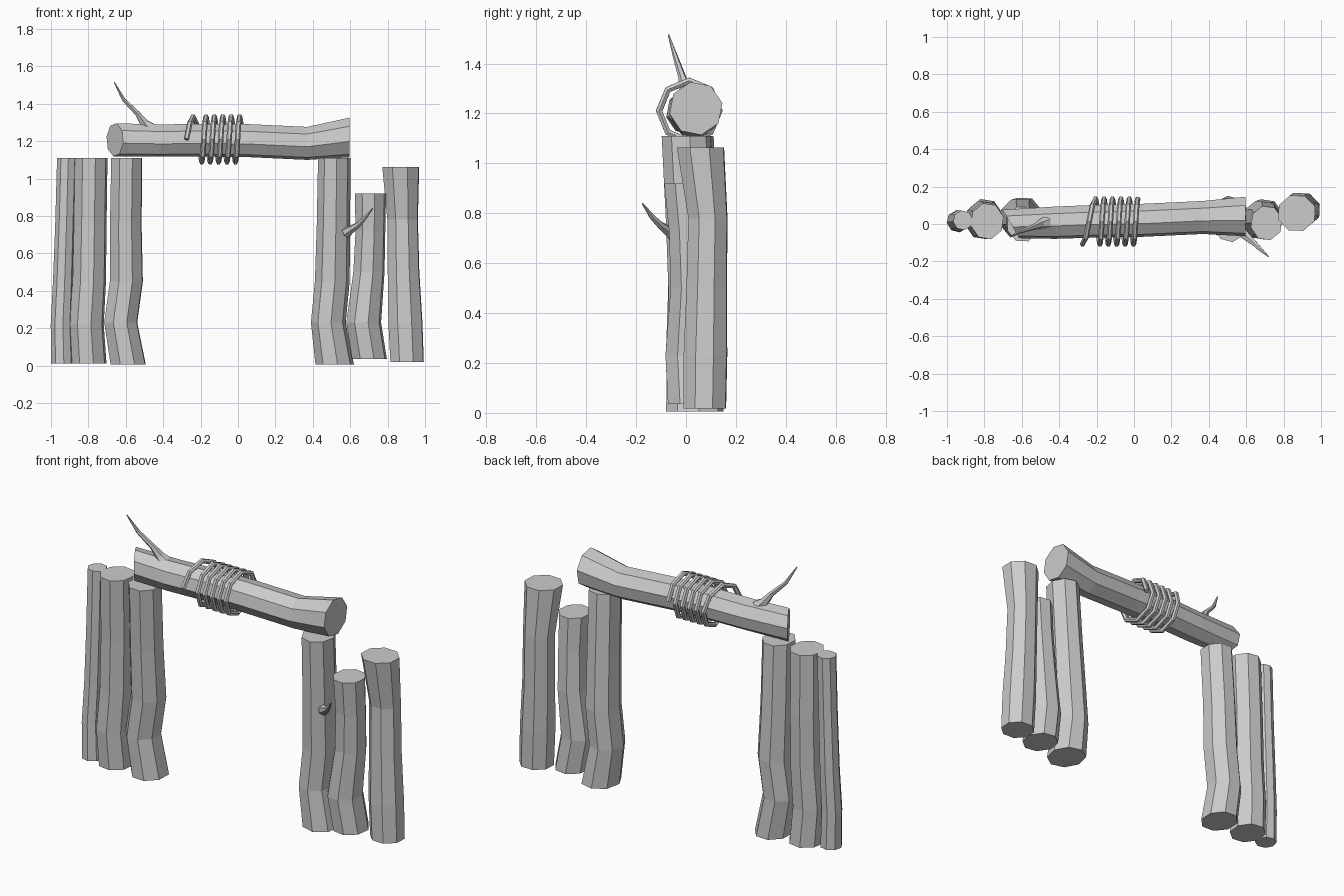
import bpy, bmesh, math
from mathutils import Vector

cube = bpy.data.objects.get("Cube")
if cube:
    bpy.data.objects.remove(cube, do_unlink=True)

grey = bpy.data.materials.new("weathered grey")
grey.use_nodes = True
grey.diffuse_color = (0.6, 0.6, 0.6, 1)
bsdf = next(n for n in grey.node_tree.nodes if n.type == 'BSDF_PRINCIPLED')
bsdf.inputs["Base Color"].default_value = grey.diffuse_color


def loft(name, points, radii, sides=8, axes=None, ref=(1, 0, 0), stretch=1.0, phase=0.0):
    """Capped faceted tube; each ring faces its own axis, or along the path."""
    pts = [Vector(p) for p in points]
    bm = bmesh.new()
    rings = []
    for i, p in enumerate(pts):
        if axes:
            axis = Vector(axes[i])
        else:
            axis = pts[min(i + 1, len(pts) - 1)] - pts[max(i - 1, 0)]
        axis.normalize()
        v = axis.cross(Vector(ref)).normalized()
        u = v.cross(axis)
        ring = []
        for k in range(sides):
            a = 2 * math.pi * k / sides + phase
            ring.append(bm.verts.new(p + radii[i] * (math.cos(a) * u + stretch * math.sin(a) * v)))
        rings.append(ring)
    for lower, upper in zip(rings, rings[1:]):
        for k in range(sides):
            n = (k + 1) % sides
            bm.faces.new((lower[k], lower[n], upper[n], upper[k]))
    bm.faces.new(rings[0][::-1])
    bm.faces.new(rings[-1])
    bmesh.ops.recalc_face_normals(bm, faces=bm.faces)
    mesh = bpy.data.meshes.new(name)
    bm.to_mesh(mesh)
    bm.free()
    mesh.materials.append(grey)
    obj = bpy.data.objects.new(name, mesh)
    bpy.context.collection.objects.link(obj)
    return obj


# Upright logs: each section is (x, y, z, radius)
posts = {
    "right_outer_post": (1.0, [(-.94, .015, .01, .06), (-.945, .015, .22, .057), (-.935, .02, .45, .055),
                               (-.925, .02, .75, .053), (-.915, .02, 1.11, .053)]),
    "right_middle_post": (1.1, [(-.797, .03, .01, .097), (-.81, .02, .22, .095), (-.795, .025, .45, .092),
                                (-.79, .025, .75, .09), (-.785, .015, 1.11, .09)]),
    "right_inner_post": (1.12, [(-.587, .035, .005, .1), (-.627, .03, .23, .094), (-.597, .035, .45, .094),
                                (-.6, .02, .75, .09), (-.595, 0, 1.11, .088)]),
    "left_inner_post": (1.12, [(.517, .035, .005, .104), (.483, .03, .23, .094), (.504, .035, .45, .094),
                               (.51, .02, .75, .09), (.515, 0, 1.11, .088)]),
    "left_middle_post": (1.1, [(.703, .03, .035, .096), (.672, .02, .23, .096), (.7, .03, .5, .086),
                               (.708, .02, .72, .082), (.708, .005, .92, .086)]),
    "left_outer_post": (.96, [(.904, .075, .018, .095), (.895, .078, .23, .097), (.885, .083, .5, .09),
                              (.88, .088, .78, .087), (.87, .058, 1.063, .105)]),
}
for i, (name, (stretch, sections)) in enumerate(posts.items()):
    loft(name, [s[:3] for s in sections], [s[3] for s in sections],
         axes=[(0, 0, 1)] * len(sections), stretch=stretch, phase=.15 + .1 * (i % 3))

# Crossbeam with a slanted cut at its right end
beam = [(-.658, 0, 1.207, .09), (-.42, .007, 1.203, .088), (-.2, .015, 1.205, .089), (.05, .02, 1.203, .09),
        (.37, .035, 1.188, .09), (.597, .04, 1.22, .108)]
loft("crossbeam", [s[:3] for s in beam], [s[3] for s in beam],
     axes=[(.85, .5, 0)] + [(1, 0, 0)] * (len(beam) - 1), ref=(0, 0, 1), phase=.2)

# Rope wound around the beam in straight facets, the first turn stretched
turns, steps = 5, 8
coil = []
for k in range(turns * steps + steps // 2 + 1):
    a = math.pi - 2 * math.pi * k / steps
    x = -.205 + .045 * (k - steps // 2) / steps
    x -= .012 * max(0, steps // 2 - k)
    coil.append((x, .013 + .121 * math.cos(a), 1.21 + .121 * math.sin(a)))
loft("rope_coil", coil, [.0145] * len(coil), sides=6)

# Broken twigs
loft("beam_twig", [(-.47, .005, 1.265), (-.5, 0, 1.295), (-.535, -.015, 1.345), (-.61, -.04, 1.42), (-.662, -.07, 1.515)],
     [.04, .026, .016, .011, .003], sides=6, ref=(0, 1, 0))
loft("post_twig", [(.58, -.045, .71), (.605, -.07, .728), (.64, -.1, .75), (.675, -.135, .785), (.72, -.175, .84)],
     [.03, .023, .016, .012, .003], sides=6, ref=(0, 0, 1))
